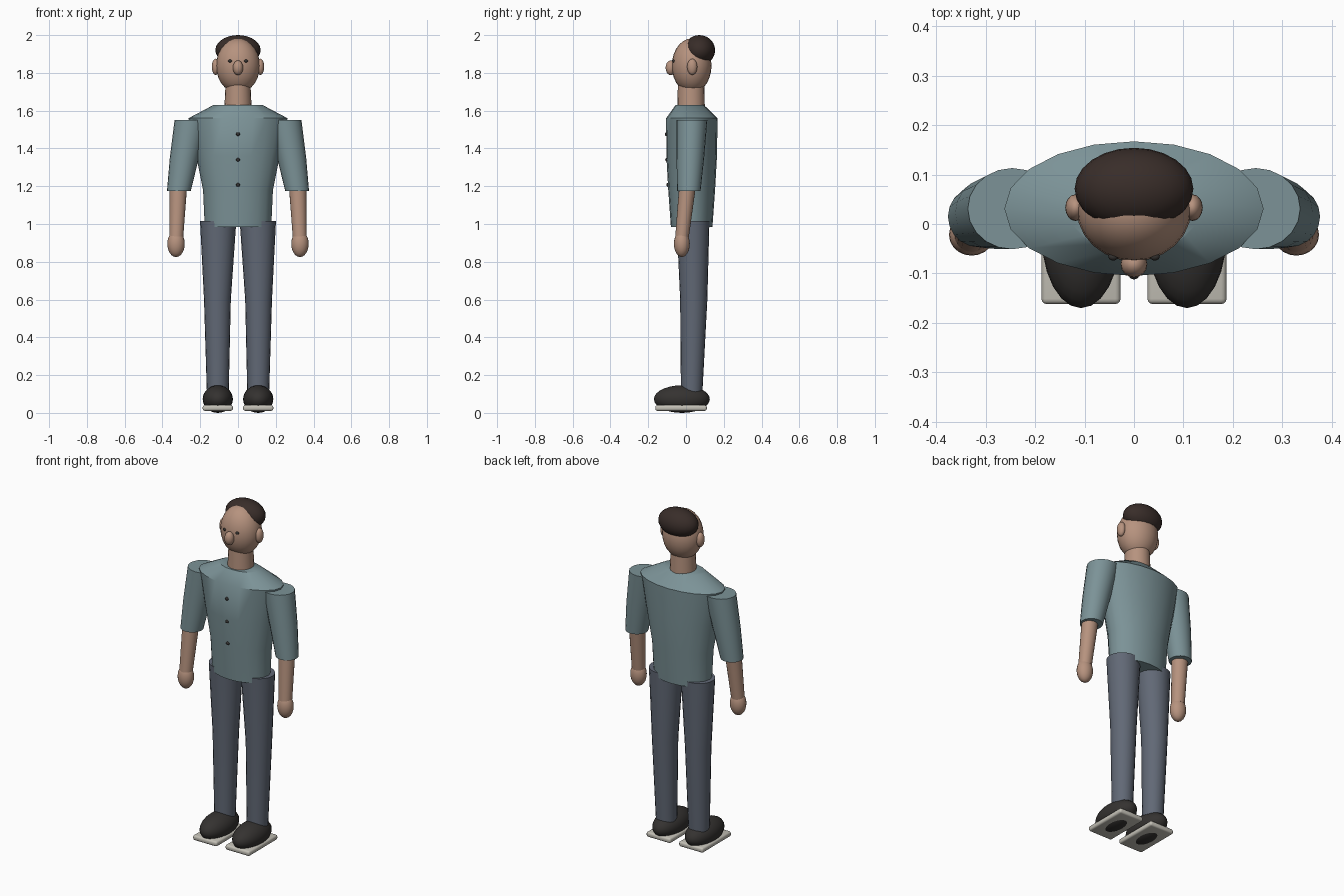
import bpy, bmesh, math
from mathutils import Matrix, Vector

if "Cube" in bpy.data.objects:
    bpy.data.objects.remove(bpy.data.objects["Cube"])


def material(name, rgb):
    m = bpy.data.materials.new(name)
    m.diffuse_color = (*rgb, 1)
    m.use_nodes = True
    m.node_tree.nodes["Principled BSDF"].inputs["Base Color"].default_value = m.diffuse_color
    return m


SKIN = material("skin", (0.47, 0.29, 0.21))
SHIRT = material("shirt", (0.20, 0.29, 0.31))
TROUSERS = material("trousers", (0.12, 0.14, 0.18))
HAIR = material("hair", (0.04, 0.026, 0.022))
SHOE = material("shoe_dark", (0.035, 0.032, 0.03))
SOLE = material("sole_pale", (0.55, 0.53, 0.47))


def finish(bm, name, mat, angle=40):
    bmesh.ops.recalc_face_normals(bm, faces=bm.faces)
    me = bpy.data.meshes.new(name)
    bm.to_mesh(me)
    bm.free()
    me.materials.append(mat)
    ob = bpy.data.objects.new(name, me)
    bpy.context.collection.objects.link(ob)
    bpy.ops.object.select_all(action='DESELECT')
    ob.select_set(True)
    bpy.context.view_layer.objects.active = ob
    bpy.ops.object.shade_smooth_by_angle(angle=math.radians(angle))
    return ob


def ellipsoid(name, mat, centre, radii, seg=24, rings=14):
    bm = bmesh.new()
    bmesh.ops.create_uvsphere(bm, u_segments=seg, v_segments=rings, radius=1)
    bmesh.ops.transform(bm, verts=bm.verts,
                        matrix=Matrix.Translation(centre) @ Matrix.Diagonal((*radii, 1)))
    return finish(bm, name, mat)


def loft(name, mat, sections, seg=20):
    """Closed tube through elliptical sections (z, cx, cy, rx, ry)."""
    bm = bmesh.new()
    loops = []
    for z, cx, cy, rx, ry in sections:
        angles = [2 * math.pi * i / seg for i in range(seg)]
        loops.append([bm.verts.new((cx + rx * math.cos(a), cy + ry * math.sin(a), z)) for a in angles])
    for a, b in zip(loops, loops[1:]):
        for i in range(seg):
            j = (i + 1) % seg
            bm.faces.new((a[i], a[j], b[j], b[i]))
    bm.faces.new(loops[0])
    bm.faces.new(loops[-1])
    return finish(bm, name, mat)


def rounded_box(name, mat, centre, size, bevel):
    bm = bmesh.new()
    bmesh.ops.create_cube(bm, size=1)
    bmesh.ops.transform(bm, verts=bm.verts,
                        matrix=Matrix.Translation(centre) @ Matrix.Diagonal((*size, 1)))
    bmesh.ops.bevel(bm, geom=bm.edges[:], offset=bevel, segments=3, profile=0.5, affect='EDGES')
    return finish(bm, name, mat)


# Head, hair, nose and neck
ellipsoid("head", SKIN, (0, 0.03, 1.838), (0.116, 0.105, 0.144))
ellipsoid("hair", HAIR, (0, 0.071, 1.92), (0.12, 0.083, 0.08))
ellipsoid("nose", SKIN, (0, -0.081, 1.827), (0.027, 0.027, 0.039), 16, 10)
loft("neck", SKIN, [(1.60, 0, 0.027, 0.073, 0.073), (1.74, 0, 0.027, 0.066, 0.07)])

# Shirt body with a row of buttons
loft("shirt_body", SHIRT, [(0.985, 0, 0.03, 0.176, 0.11), (1.18, 0, 0.03, 0.185, 0.124),
                           (1.36, 0, 0.03, 0.221, 0.134), (1.56, 0, 0.031, 0.262, 0.136),
                           (1.63, 0, 0.02, 0.13, 0.075)])
for z, y in ((1.207, -0.096), (1.34, -0.102), (1.476, -0.104)):
    ellipsoid("button", SHOE, (0, y, z), (0.01, 0.008, 0.01), 12, 8)

# Paired parts on both sides
for side, s in (("left", 1), ("right", -1)):
    ellipsoid(f"{side}_eye", SHOE, (s * 0.042, -0.066, 1.863), (0.01, 0.008, 0.008), 12, 8)
    ellipsoid(f"{side}_ear", SKIN, (s * 0.118, 0.033, 1.832), (0.021, 0.027, 0.043), 16, 10)

    # Arms
    loft(f"{side}_sleeve", SHIRT, [(1.175, s * 0.313, 0.015, 0.063, 0.062),
                                   (1.35, s * 0.284, 0.023, 0.077, 0.073),
                                   (1.55, s * 0.246, 0.031, 0.09, 0.082)])
    loft(f"{side}_forearm", SKIN, [(0.93, s * 0.327, -0.021, 0.037, 0.036),
                                   (1.22, s * 0.315, 0.01, 0.047, 0.045)])
    ellipsoid(f"{side}_hand", SKIN, (s * 0.328, -0.022, 0.895), (0.046, 0.042, 0.07), 20, 12)

    # Legs and feet
    loft(f"{side}_trouser_leg", TROUSERS, [(0.11, s * 0.107, 0.03, 0.058, 0.057),
                                           (0.60, s * 0.109, 0.041, 0.071, 0.072),
                                           (1.015, s * 0.105, 0.037, 0.096, 0.087)])
    ellipsoid(f"{side}_shoe", SHOE, (s * 0.107, -0.022, 0.073), (0.08, 0.148, 0.073))
    rounded_box(f"{side}_sole", SOLE, (s * 0.107, -0.026, 0.026), (0.16, 0.272, 0.03), 0.011)
